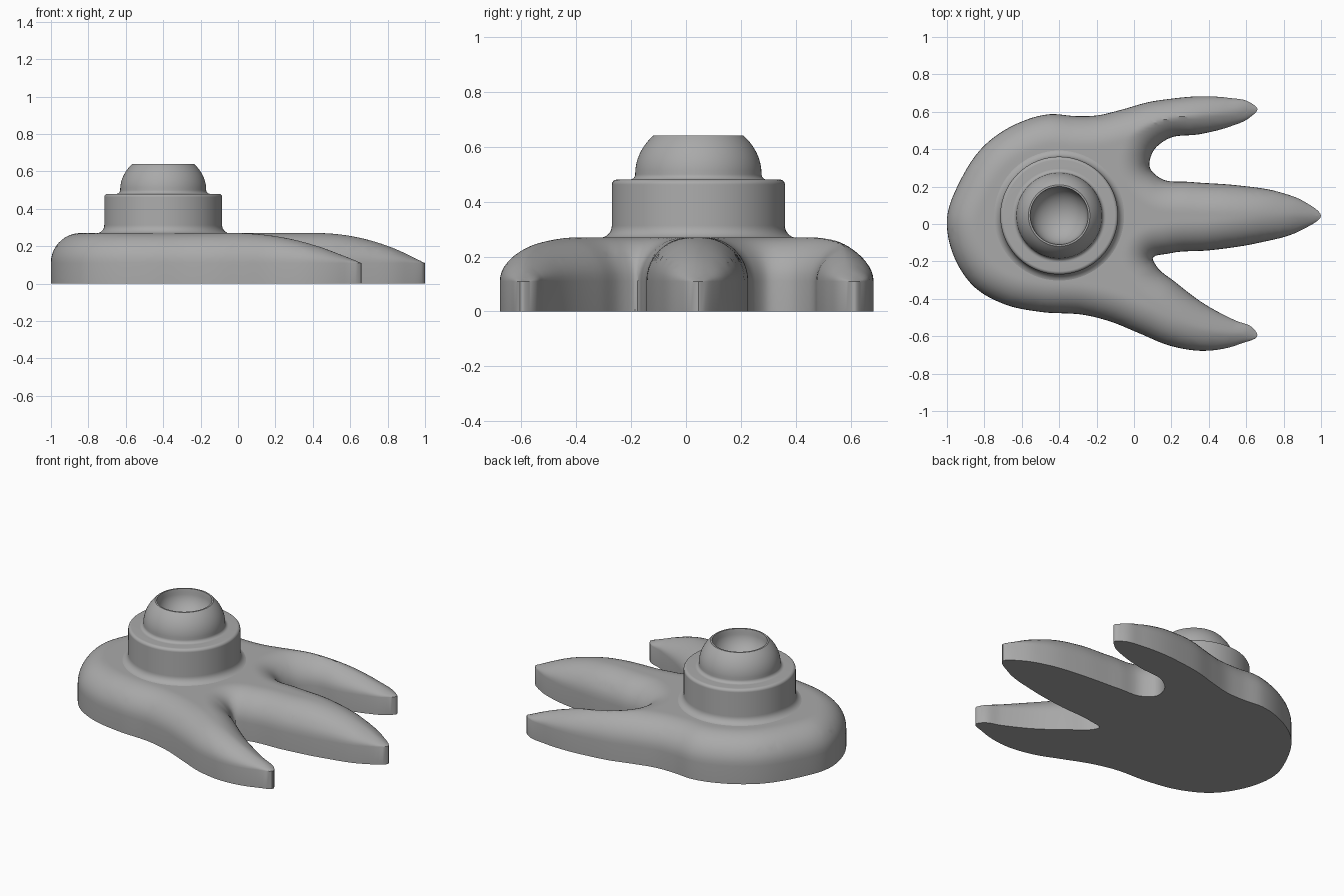
import bpy, bmesh, math
from mathutils import Vector, kdtree, geometry

if "Cube" in bpy.data.objects:
    bpy.data.objects.remove(bpy.data.objects["Cube"])

# Single plain grey
grey = bpy.data.materials.new("plain_grey")
grey.use_nodes = True
colour = (0.4, 0.4, 0.4, 1)
grey.diffuse_color = colour
grey.node_tree.nodes["Principled BSDF"].inputs["Base Color"].default_value = colour

WALL, RISE = 0.11, 0.16          # vertical wall height and rounded rise above it
CENTRE = Vector((-0.40, 0.045, 0))


def finish(bm, name):
    """Turn a bmesh into a smooth shaded grey object."""
    bmesh.ops.recalc_face_normals(bm, faces=bm.faces)
    mesh = bpy.data.meshes.new(name)
    bm.to_mesh(mesh)
    bm.free()
    mesh.materials.append(grey)
    obj = bpy.data.objects.new(name, mesh)
    bpy.context.collection.objects.link(obj)
    bpy.ops.object.select_all(action='DESELECT')
    obj.select_set(True)
    bpy.context.view_layer.objects.active = obj
    bpy.ops.object.shade_smooth_by_angle(angle=math.radians(35))
    return obj


def closed_spline(points, steps):
    """Smooth closed curve through the control points (centripetal tangents)."""
    result, n = [], len(points)

    def tangent(i):
        a, b, c = points[i - 1], points[i], points[(i + 1) % n]
        u, v = (b - a).length, (c - b).length
        return ((b - a) * (v / u) + (c - b) * (u / v)) / (u + v)

    for i in range(n):
        p, q = points[i], points[(i + 1) % n]
        span = (q - p).length
        s, e = tangent(i) * span, tangent((i + 1) % n) * span
        for k in range(steps):
            t = k / steps
            result.append(p * (2*t**3 - 3*t**2 + 1) + s * (t**3 - 2*t**2 + t)
                          + q * (3*t**2 - 2*t**3) + e * (t**3 - t**2))
    return result


# Outline of the three-toed base, in hundredths, counterclockwise
outline_points = [
    (66, 61.5), (62, 65), (50, 67.5), (37, 68.3), (20, 67), (8, 65.2), (-7, 61),
    (-20, 58), (-31, 57.7), (-45, 58.7), (-64, 53), (-80, 42), (-93, 23),
    (-100, 3), (-96, -18), (-85, -34), (-69, -43), (-50, -47), (-26, -48.7),
    (-13, -52), (3, -58.5), (19, -65), (38, -67.8), (57, -64), (66, -59.3),
    (64, -56), (54, -51.5), (38, -43), (22, -31), (12, -22.5), (10, -18.5),
    (19, -15.7), (41, -14), (67, -10), (89, -3.5), (100, 4.5), (91, 12),
    (78, 17), (54, 20.8), (30, 22.5), (14, 24.5), (8.5, 30), (10, 38.5),
    (18, 45.5), (35, 48), (51, 52), (62, 57)]
control = [Vector(p) / 100 for p in outline_points]
outline = closed_spline(control, 6)
fine = closed_spline(control, 48)

tree = kdtree.KDTree(len(fine))
for i, p in enumerate(fine):
    tree.insert(p.to_3d(), i)
tree.balance()


def inward(loop, i):
    d = loop[(i + 1) % len(loop)] - loop[i - 1]
    return Vector((-d.y, d.x)).normalized()


def depth(p):
    """Signed distance from the outline, positive inside."""
    co, i, dist = tree.find(p.to_3d())
    return dist if (p - fine[i]).dot(inward(fine, i)) > 0 else -dist


def top_height(p, d):
    """Rounded top, sinking towards the toe tips."""
    start, tip = (0.42, 1.0) if abs(p.y - 0.04) < 0.3 else (-0.02, 0.66)
    u = min(max((p.x - start) / (tip - start), 0), 1)
    sink = max(1 - u * u, 0.01)
    t = min(max(d, 0) / (RISE * math.sqrt(sink)), 1)
    return WALL + RISE * sink * math.sqrt(1 - (1 - t) ** 2)


# Base: offset rings near the edge, a regular grid inside
points = list(outline)
for ring in (0.002, 0.007, 0.015, 0.027):
    for i, p in enumerate(outline):
        q = p + inward(outline, i) * ring
        if depth(q) > ring * 0.9:
            points.append(q)
step = 0.016
for ix in range(-63, 64):
    for iy in range(-44, 45):
        q = Vector((ix * step, iy * step))
        if depth(q) > 0.036:
            points.append(q)

flat = geometry.delaunay_2d_cdt(points, [], [list(range(len(outline)))], 1, 1e-5)
bm = bmesh.new()
verts = []
for p in flat[0]:
    d = depth(p)
    verts.append(bm.verts.new((p.x, p.y, top_height(p, d if d > 0.001 else 0))))
for face in flat[2]:
    bm.faces.new([verts[i] for i in face])
bmesh.ops.delete(bm, geom=[v for v in bm.verts if not v.link_faces], context='VERTS')

# Vertical wall and flat underside
rim = [e for e in bm.edges if e.is_boundary]
extruded = bmesh.ops.extrude_edge_only(bm, edges=rim)["geom"]
for v in extruded:
    if isinstance(v, bmesh.types.BMVert):
        v.co.z = 0
bmesh.ops.contextual_create(
    bm, geom=[e for e in extruded if isinstance(e, bmesh.types.BMEdge)])
finish(bm, "three_toed_base")


def arc(cx, cz, rx, rz, start, end, steps=8):
    """Points on an ellipse arc, angles in degrees."""
    angles = [math.radians(start + (end - start) * k / steps) for k in range(steps + 1)]
    return [(cx + rx * math.cos(a), cz + rz * math.sin(a)) for a in angles]


def lathe(name, profile, segments=96):
    bm = bmesh.new()
    vs = [bm.verts.new(CENTRE + Vector((r, 0, z))) for r, z in profile]
    es = [bm.edges.new(pair) for pair in zip(vs, vs[1:])]
    bmesh.ops.spin(bm, geom=vs + es, cent=CENTRE, axis=(0, 0, 1),
                   angle=math.tau, steps=segments, use_duplicate=False)
    bmesh.ops.remove_doubles(bm, verts=bm.verts, dist=1e-4)
    return finish(bm, name)


# Collar with a flared foot and a rounded shoulder
collar = arc(0.36, 0.313, 0.045, 0.045, 270, 180)
collar += arc(0.297, 0.462, 0.018, 0.018, 0, 90)
collar += [(0.2, 0.48)]
lathe("collar", collar)

# Hollow dome with a flat rim and a bowl inside
dome = arc(0.25, 0.5, 0.02, 0.02, 270, 180)
dome += arc(0, 0.5, 0.23, 0.2, 4, 44.4, 14)
dome += [(0.155, 0.64), (0.152, 0.62)]
dome += arc(0, 0.62, 0.152, 0.13, 0, -90, 14)
lathe("hollow_dome", dome)
